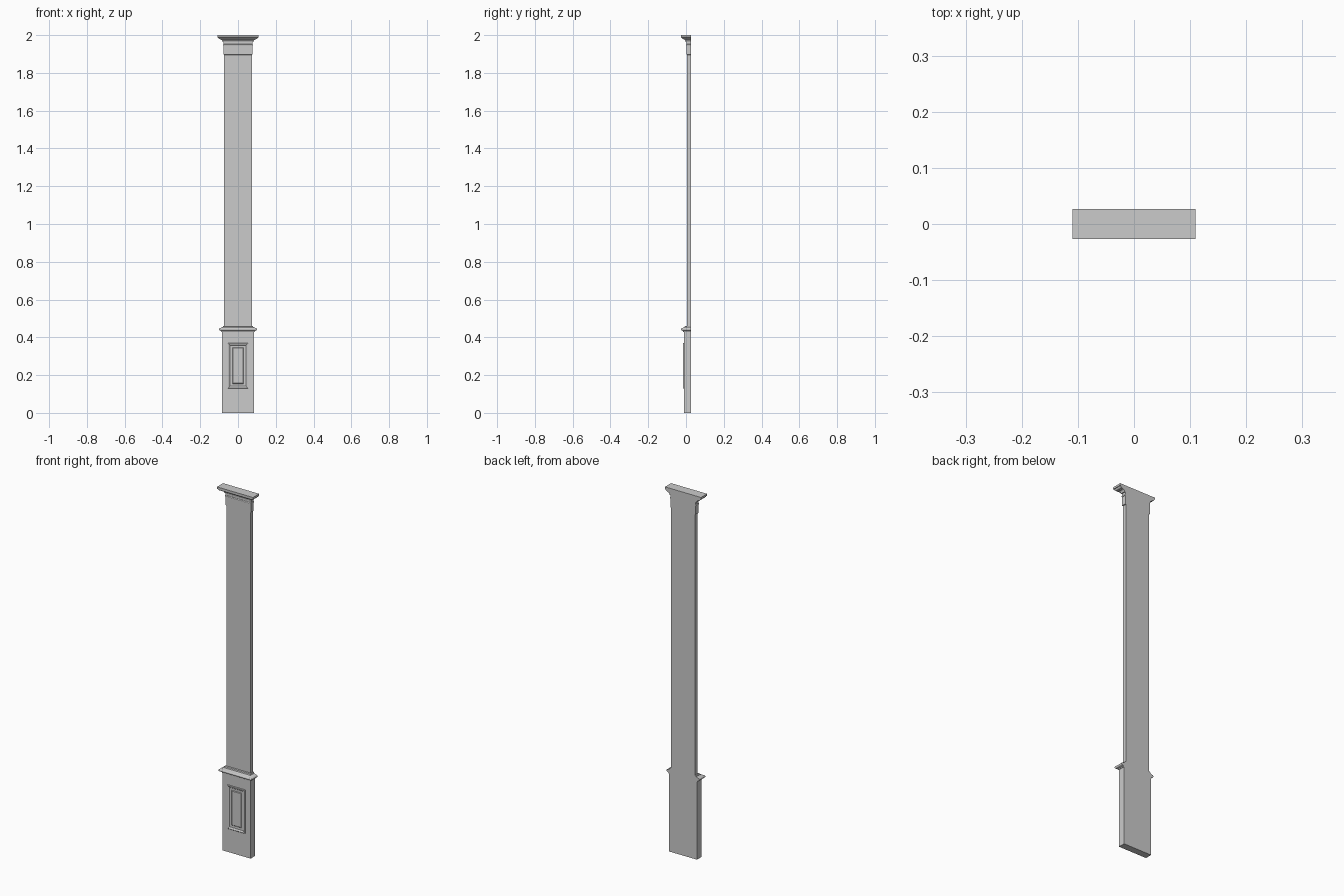
import bpy, bmesh, math

if "Cube" in bpy.data.objects:
    bpy.data.objects.remove(bpy.data.objects["Cube"])

BACK = 0.0265  # flat wall side


def loft(name, rings, smooth=False):
    """Skin a stack of four-cornered rings and cap both ends."""
    bm = bmesh.new()
    loops = [[bm.verts.new(p) for p in ring] for ring in rings]
    for a, b in zip(loops, loops[1:]):
        for i in range(4):
            j = (i + 1) % 4
            bm.faces.new((a[i], a[j], b[j], b[i]))
    bm.faces.new(loops[0][::-1])
    bm.faces.new(loops[-1])
    bmesh.ops.recalc_face_normals(bm, faces=bm.faces)
    me = bpy.data.meshes.new(name)
    bm.to_mesh(me)
    bm.free()
    ob = bpy.data.objects.new(name, me)
    bpy.context.collection.objects.link(ob)
    if smooth:
        bpy.ops.object.select_all(action='DESELECT')
        ob.select_set(True)
        bpy.context.view_layer.objects.active = ob
        bpy.ops.object.shade_smooth_by_angle(angle=math.radians(32))
    return ob


def moulding(name, half, front, profile, y_scale=1.0, smooth=False):
    """Profile of (projection, z) wrapped round the front and both sides."""
    rings = []
    for o, z in profile:
        x, y = half + o, front - o * y_scale
        rings.append([(-x, y, z), (x, y, z), (x, BACK, z), (-x, BACK, z)])
    return loft(name, rings, smooth)


def arc(cx, cz, r, rz, a0, a1, n=6):
    """Elliptical arc points for a moulding profile."""
    return [(cx + r * math.cos(math.radians(a0 + (a1 - a0) * i / n)),
             cz + rz * math.sin(math.radians(a0 + (a1 - a0) * i / n)))
            for i in range(n + 1)]


# Plain block and shaft
moulding("plinth", 0.085, -0.0115, [(0, 0), (0, 0.435)])
moulding("shaft", 0.073, 0.006, [(0, 0.43), (0, 1.96)])

# Plinth cap: cove, rounded nose, sloped step back to the shaft
cap = [(0, 0.428), (0.003, 0.428), (0.004, 0.433)]
cap += arc(0.008, 0.4425, 0.007, 0.007, -90, 90, 8)
cap += [(0.004, 0.4505), (0.001, 0.453), (-0.004, 0.455), (-0.006, 0.461)]
moulding("plinth_cap", 0.085, -0.0115, cap, smooth=True)

# Capital: necking band, bead, cove, ovolo and top slab
capital = [(0.0, 1.895), (0.004, 1.897), (0.004, 1.944)]
capital += arc(0.004, 1.948, 0.003, 0.004, -90, 90)
capital += [(0.004, 1.963), (0.008, 1.964)]
capital += arc(0.020, 1.966, 0.011, 0.010, 180, 90)
capital += [(0.022, 1.978)]
capital += arc(0.022, 1.988, 0.011, 0.009, -90, 0)
capital += [(0.036, 1.989), (0.0365, 2.0)]
moulding("capital", 0.073, 0.006, capital, y_scale=0.89, smooth=True)

# Raised panel frame with an inner raised field, as (inset, front y)
panel = [(0, -0.009), (0, -0.0155), (0.002, -0.017), (0.005, -0.017),
         (0.008, -0.015), (0.010, -0.0145), (0.012, -0.0125),
         (0.024, -0.012), (0.027, -0.0145), (0.029, -0.0145)]
loft("plinth_panel", [[(-0.054 + i, y, 0.13 + i), (0.054 - i, y, 0.13 + i),
                       (0.054 - i, y, 0.37 - i), (-0.054 + i, y, 0.37 - i)]
                      for i, y in panel])
